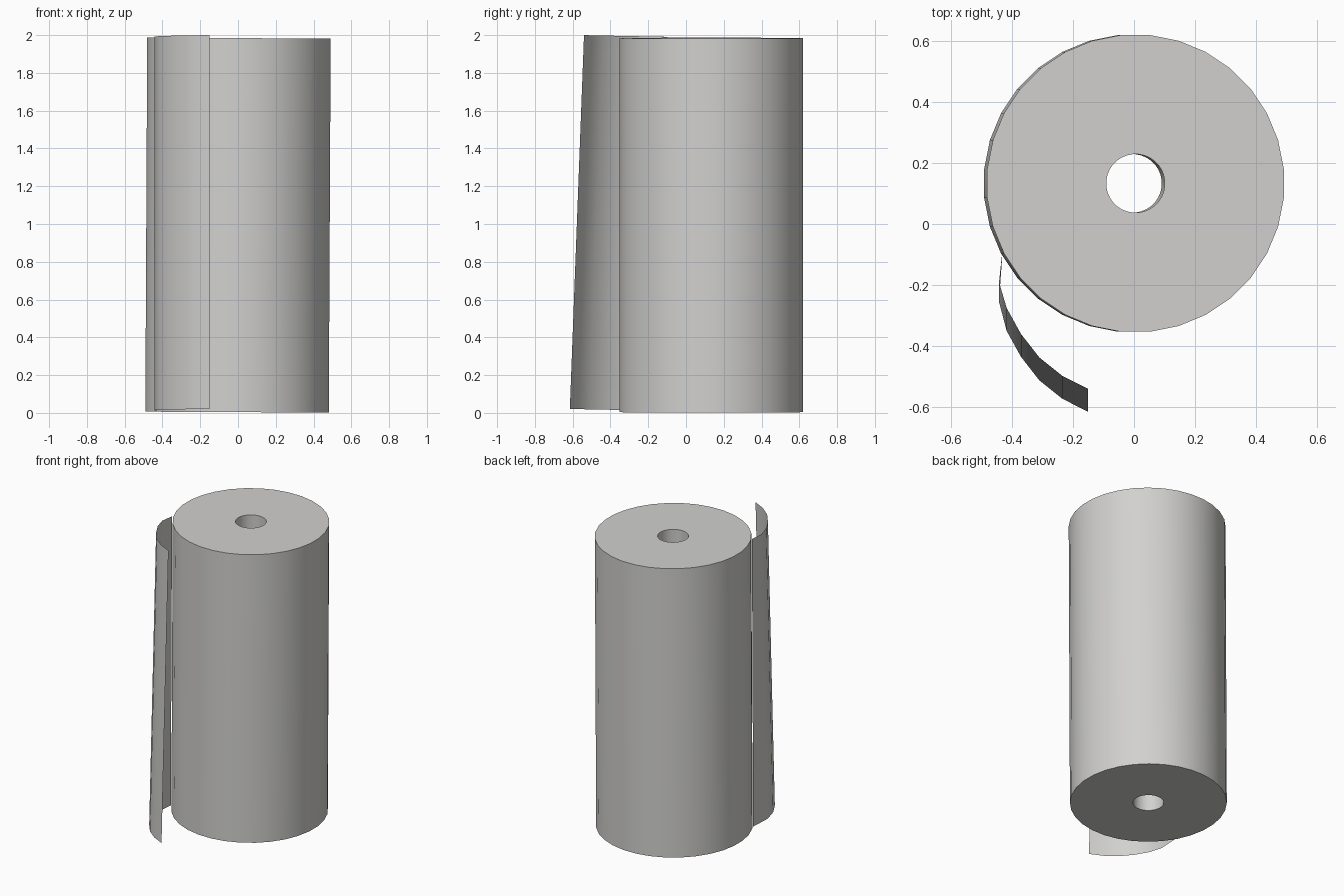
import bpy, bmesh, math
from mathutils import Matrix

if "Cube" in bpy.data.objects:
    bpy.data.objects.remove(bpy.data.objects["Cube"])

paper = bpy.data.materials.new("paper_grey")
paper.diffuse_color = (0.64, 0.635, 0.62, 1)
paper.use_nodes = True
paper.node_tree.nodes["Principled BSDF"].inputs["Base Color"].default_value = paper.diffuse_color


def finish(name, bm):
    me = bpy.data.meshes.new(name)
    bm.to_mesh(me)
    bm.free()
    me.materials.append(paper)
    ob = bpy.data.objects.new(name, me)
    bpy.context.collection.objects.link(ob)
    bpy.ops.object.select_all(action='DESELECT')
    ob.select_set(True)
    bpy.context.view_layer.objects.active = ob
    bpy.ops.object.shade_smooth_by_angle(angle=math.radians(35))
    return ob


# Roll: a thick tube with an open core, leaning very slightly to the right
N, H = 32, 1.98
bm = bmesh.new()


def ring(r, z):
    return [bm.verts.new((r * math.cos((i + 0.5) * math.tau / N),
                          r * math.sin((i + 0.5) * math.tau / N), z))
            for i in range(N)]


rings = [ring(0.488, -H / 2), ring(0.488, H / 2),
         ring(0.096, H / 2), ring(0.096, -H / 2)]
for k in range(4):
    a, b = rings[k], rings[(k + 1) % 4]
    for i in range(N):
        j = (i + 1) % N
        bm.faces.new((a[i], a[j], b[j], b[i]))
bmesh.ops.recalc_face_normals(bm, faces=bm.faces)
bm.transform(Matrix.Translation((0, 0.133, H / 2 + 0.004)) @ Matrix.Rotation(0.005, 4, 'Y'))
finish("paper_roll", bm)

# Loose sheet: a curved flap peeling off the roll, its foot swung forward
# each entry: x, y at the top, y at the bottom
path = [(-0.432, -0.098, -0.112), (-0.442, -0.19, -0.255), (-0.417, -0.275, -0.35),
        (-0.37, -0.36, -0.435), (-0.31, -0.437, -0.512),
        (-0.235, -0.497, -0.572), (-0.15, -0.54, -0.615)]
bm = bmesh.new()
cols = []
for x, yt, yb in path:
    lift = -0.02 * (yt + 0.1)
    cols.append((bm.verts.new((x, yb, 0.012 + lift)),
                 bm.verts.new((x, yt, 1.991 + lift))))
for (b0, t0), (b1, t1) in zip(cols, cols[1:]):
    bm.faces.new((b0, b1, t1, t0))
finish("loose_sheet", bm)
